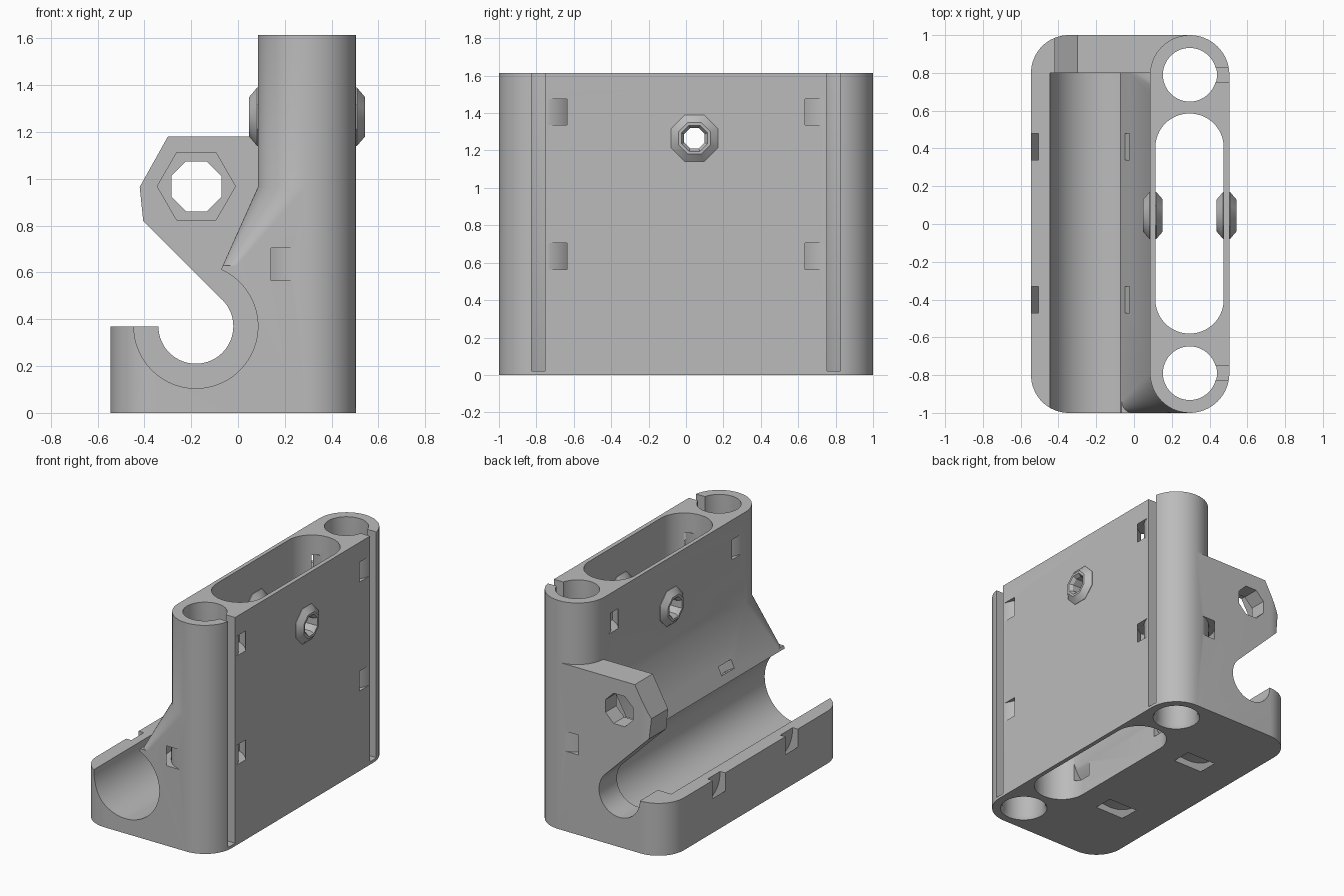
import bpy, bmesh
from math import pi, cos, sin, radians

if "Cube" in bpy.data.objects:
    bpy.data.objects.remove(bpy.data.objects["Cube"])

grey = bpy.data.materials.new("plain grey")
grey.use_nodes = True
COLOUR = (0.5, 0.5, 0.5, 1)
grey.diffuse_color = COLOUR
grey.node_tree.nodes["Principled BSDF"].inputs["Base Color"].default_value = COLOUR

AXES = {"X": lambda u, v, w: (w, u, v),
        "Y": lambda u, v, w: (u, w, v),
        "Z": lambda u, v, w: (u, v, w)}


def finish(name, bm):
    bmesh.ops.recalc_face_normals(bm, faces=bm.faces)
    mesh = bpy.data.meshes.new(name)
    bm.to_mesh(mesh)
    bm.free()
    mesh.materials.append(grey)
    obj = bpy.data.objects.new(name, mesh)
    bpy.context.collection.objects.link(obj)
    return obj


def loft(name, sections, axis="Z", tube=False):
    """Skin a list of (outline, height) sections; a tube joins last to first."""
    bm = bmesh.new()
    rings = [[bm.verts.new(AXES[axis](u, v, w)) for u, v in pts] for pts, w in sections]
    pairs = list(zip(rings, rings[1:]))
    if tube:
        pairs.append((rings[-1], rings[0]))
    else:
        bm.faces.new(rings[0])
        bm.faces.new(rings[-1])
    for a, b in pairs:
        for i in range(len(a)):
            bm.faces.new((a[i - 1], a[i], b[i], b[i - 1]))
    return finish(name, bm)


def prism(name, outline, lo, hi, axis="Z"):
    return loft(name, [(outline, lo), (outline, hi)], axis)


def circle(u, v, r, n=64, phase=0.0):
    return [(u + r * cos(phase + 2 * pi * k / n), v + r * sin(phase + 2 * pi * k / n))
            for k in range(n)]


def octagon(u, v, apothem):
    return circle(u, v, apothem / cos(pi / 8), 8, pi / 8)


def rounded(x0, x1, y0, y1, r_left, r_right, n=16):
    """Rectangle with separate left and right corner radii; zero keeps a corner sharp."""
    pts = []
    for x, y, r, start in ((x1, y1, r_right, 0), (x0, y1, r_left, 90),
                           (x0, y0, r_left, 180), (x1, y0, r_right, 270)):
        cx = x - r if x == x1 else x + r
        cy = y - r if y == y1 else y + r
        for k in range(n + 1 if r else 1):
            a = radians(start + 90 * k / n)
            pts.append((cx + r * cos(a), cy + r * sin(a)))
    return pts


def combine(target, tool, operation):
    mod = target.modifiers.new("boolean", "BOOLEAN")
    mod.object, mod.operation, mod.solver = tool, operation, "EXACT"
    bpy.context.view_layer.objects.active = target
    bpy.ops.object.modifier_apply(modifier=mod.name)
    bpy.data.objects.remove(tool)


def hull(name, sections):
    bm = bmesh.new()
    for pts, z in sections:
        for x, y in pts:
            bm.verts.new((x, y, z))
    bmesh.ops.convex_hull(bm, input=bm.verts)
    bmesh.ops.dissolve_limit(bm, angle_limit=0.001, verts=bm.verts, edges=bm.edges)
    return finish(name, bm)


TOP, MID, R = 1.615, 0.295, 0.21
BORE = (-0.18, 0.37)

# Saddle base and rear lug plate, trimmed to the rounded footprint
saddle = prism("saddle", [(-0.6, 0), (MID, 0), (MID, 0.63), (-0.065, 0.63),
                          BORE, (-0.6, 0.37)], -1.1, 0.8, "Y")
lug = prism("lug", [(-0.6, 0), (MID, 0), (MID, 1.18), (-0.3, 1.18), (-0.42, 0.965),
                    (-0.405, 0.82), (-0.067, 0.483), BORE, (-0.6, 0.37)], 0.8, 1.1, "Y")
combine(saddle, lug, "UNION")
combine(saddle, prism("footprint", rounded(-0.545, 0.6, -1, 1, 0.2, 0), -0.1, 2), "INTERSECT")

# Upright column, with a ramp blending it into the saddle
body = prism("holder_body", rounded(MID - R, MID + R, -1, 1, R, R), 0, TOP)
combine(body, saddle, "UNION")
ramp = hull("ramp", [(rounded(-0.065, MID, -1, 0.9, 0.06, 0), 0.63),
                     (rounded(MID - R, MID, -1, 0.9, R, 0), 0.965)])
combine(body, ramp, "UNION")

# Horizontal bore: wide along the saddle, narrow through the rear plate
cuts = [prism("wide_bore", circle(*BORE, 0.265, 96), -1.2, 0.8, "Y"),
        prism("narrow_bore", circle(*BORE, 0.16), 0.7, 1.2, "Y")]

# Lug bolt hole and nut trap
cuts += [prism("bolt_hole", octagon(-0.178, 0.968, 0.107), 0.7, 1.2, "Y"),
         prism("nut_trap", circle(-0.178, 0.968, 0.167, 6), 0.7, 0.88, "Y")]

# Long vertical slot
cuts.append(prism("long_slot", rounded(0.113, 0.475, -0.58, 0.585, 0.18, 0.18), -0.1, 2))

# Rod holes with chamfered mouths and side slits
for y in (-0.79, 0.79):
    cuts.append(loft("rod_hole", [(circle(MID, y, r), z) for r, z in
                                  ((0.16, -0.01), (0.142, 0.025), (0.142, 2))]))
    cuts.append(prism("slit", rounded(0.4, 0.6, y - 0.037, y + 0.037, 0, 0), 0.02, 2))

# Strap channels around the rods and around the bore
def strap(u, v, inner, outer, lo, hi, axis):
    i, o = circle(u, v, inner), circle(u, v, outer)
    return loft("strap_channel", [(i, lo), (o, lo), (o, hi), (i, hi)], axis, True)


for y in (-0.79, 0.79):
    for z in (0.565, 1.335):
        cuts.append(strap(MID, y, 0.216, 0.261, z, z + 0.14, "Z"))
for y in (-0.47, 0.34):
    cuts.append(strap(*BORE, 0.325, 0.387, y, y + 0.14, "Y"))

for cutter in cuts:
    combine(body, cutter, "DIFFERENCE")

# Octagonal bosses on both thin walls, drilled through
for x in (0.1, 0.49):
    boss = loft("boss", [(octagon(0.045, 1.265, a), x + d) for a, d in
                         ((0.085, -0.052), (0.125, -0.018), (0.125, 0.018), (0.085, 0.052))], "X")
    combine(body, boss, "UNION")
    drill = loft("drill", [(octagon(0.045, 1.265, a), x + d) for a, d in
                           ((0.075, -0.06), (0.055, -0.03), (0.055, 0.03), (0.075, 0.06))], "X")
    combine(body, drill, "DIFFERENCE")

bpy.ops.object.select_all(action="DESELECT")
body.select_set(True)
bpy.context.view_layer.objects.active = body
bpy.ops.object.shade_smooth_by_angle(angle=radians(30))
